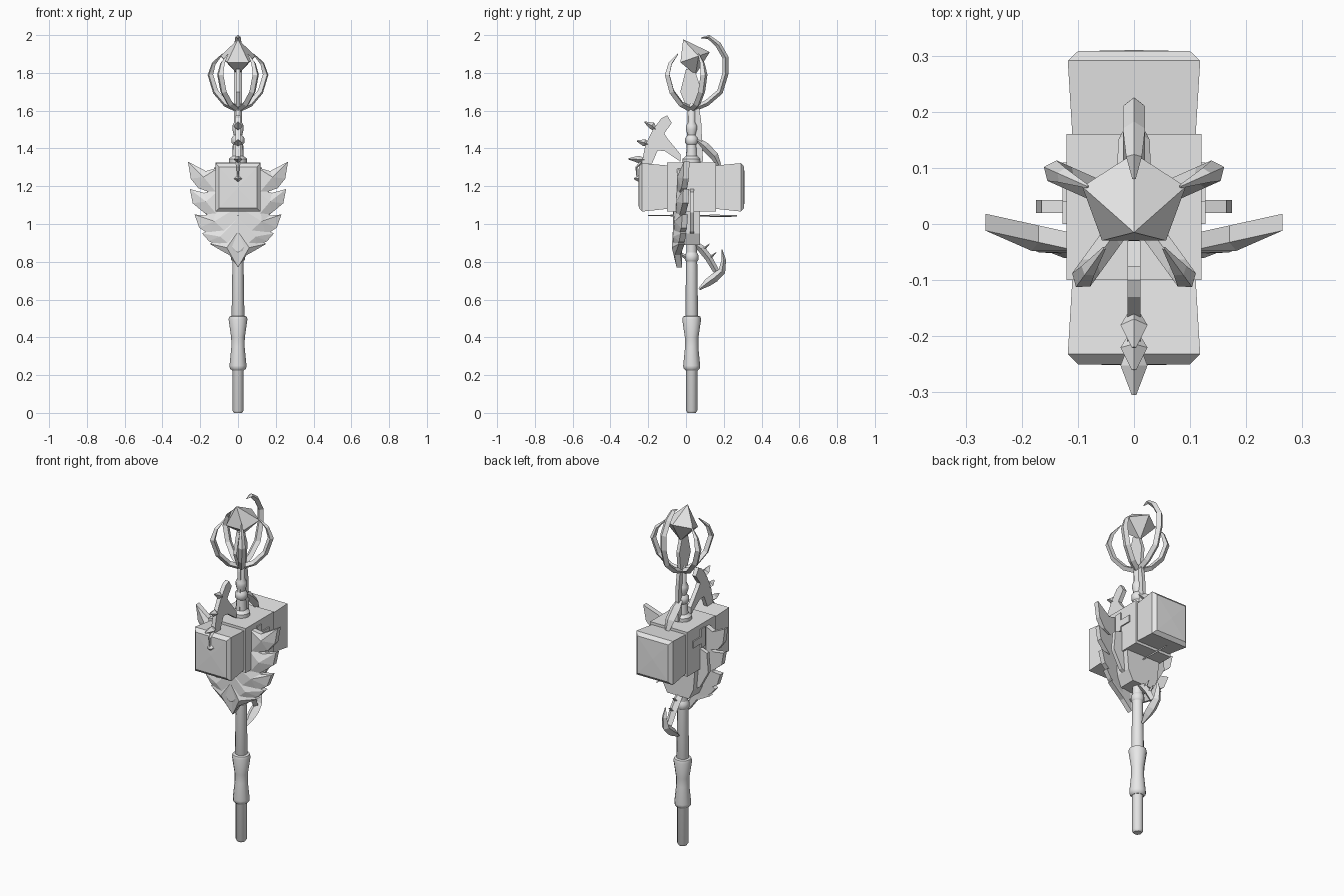
import bpy, math
from mathutils import Vector

if "Cube" in bpy.data.objects:
    bpy.data.objects.remove(bpy.data.objects["Cube"])

grey = bpy.data.materials.new("plain_grey")
grey.use_nodes = True
grey.diffuse_color = (0.8, 0.8, 0.8, 1)
grey.node_tree.nodes["Principled BSDF"].inputs["Base Color"].default_value = (0.8, 0.8, 0.8, 1)
AXIS_Y = 0.03


def mesh(name, verts, faces):
    me = bpy.data.meshes.new(name)
    me.from_pydata([tuple(v) for v in verts], [], faces)
    me.materials.append(grey)
    ob = bpy.data.objects.new(name, me)
    bpy.context.collection.objects.link(ob)
    bpy.context.view_layer.objects.active = ob
    ob.select_set(True)
    bpy.ops.object.mode_set(mode="EDIT")
    bpy.ops.mesh.select_all(action="SELECT")
    bpy.ops.mesh.normals_make_consistent(inside=False)
    bpy.ops.object.mode_set(mode="OBJECT")
    ob.select_set(False)
    return ob


def loft(name, rings, smooth=False):
    """Skin a list of equal rings and cap both ends."""
    n = len(rings[0])
    verts = [v for r in rings for v in r]
    faces = [(i * n + j, i * n + (j + 1) % n, (i + 1) * n + (j + 1) % n, (i + 1) * n + j)
             for i in range(len(rings) - 1) for j in range(n)]
    faces += [tuple(range(n)), tuple(range(len(verts) - n, len(verts)))]
    ob = mesh(name, verts, faces)
    if smooth:
        ob.select_set(True)
        bpy.ops.object.shade_smooth_by_angle(angle=math.radians(40))
        ob.select_set(False)
    return ob


def lathe(name, profile, sides=12):
    ang = [2 * math.pi * k / sides for k in range(sides)]
    return loft(name, [[(r * math.cos(a), AXIS_Y + r * math.sin(a), z) for a in ang]
                       for r, z in profile], True)


def block(name, sections):
    """Box-like body along y from (y, half width, z low, z high) sections."""
    return loft(name, [[(-w, y, a), (w, y, a), (w, y, b), (-w, y, b)] for y, w, a, b in sections])


def plate(name, outline, x0, x1):
    """Outline in the y-z plane given thickness along x."""
    return loft(name, [[(x, y, z) for y, z in outline] for x in (x0, x1)])


def blade(name, points, sizes):
    """Tapered diamond-section sweep along a path."""
    pts = [Vector(p) for p in points]
    rings = []
    for i, p in enumerate(pts):
        t = (pts[min(i + 1, len(pts) - 1)] - pts[max(i - 1, 0)]).normalized()
        ref = Vector((-p.y + AXIS_Y, p.x, 0))
        if ref.length < 0.005 or abs(p.x) < 0.005:
            ref = Vector((1, 0, 0))
        u = (ref - t * ref.dot(t)).normalized()
        v = t.cross(u)
        s = sizes[i]
        rings.append([p + u * s, p + v * s * 0.8, p - u * s, p - v * s * 0.8])
    return loft(name, rings)


# Handle: shaft, waisted grip, collars and neck
lathe("shaft", [(0.022, 0), (0.03, 0.012), (0.03, 0.5), (0.034, 0.51), (0.027, 0.95)])
lathe("grip", [(0.032, 0.225), (0.043, 0.235), (0.045, 0.25), (0.035, 0.35),
               (0.036, 0.4), (0.05, 0.495), (0.046, 0.51), (0.03, 0.515)])
lathe("shaft_collar", [(0.028, 0.8), (0.036, 0.81), (0.036, 0.835), (0.028, 0.85)])
lathe("neck", [(0.048, 1.31), (0.048, 1.345), (0.03, 1.36), (0.026, 1.42), (0.034, 1.43), (0.034, 1.455),
               (0.022, 1.47), (0.03, 1.5), (0.03, 1.52), (0.02, 1.54), (0.022, 1.62), (0.01, 1.64)])

# Hammer: core, lower body and two flared heads with shallow pyramid faces
block("hammer_core", [(-0.1, 0.12, 1.065, 1.325), (0.16, 0.12, 1.065, 1.325)])
loft("lower_body", [[(sx * w, y, z) for sx, y in ((-1, -0.04), (1, -0.04), (1, 0.075), (-1, 0.075))]
                    for w, z in ((0.07, 0.89), (0.1, 0.95), (0.11, 1.07))])
for name, s, y0, y1, y2 in (("front_head", -1, -0.1, -0.232, -0.25), ("back_head", 1, 0.16, 0.291, 0.308)):
    block(name, [(y0, 0.11, 1.08, 1.31), (y1, 0.118, 1.066, 1.322), (y2, 0.1, 1.085, 1.303)])
    mesh(name + "_face", [(-0.1, y2, 1.085), (0.1, y2, 1.085), (0.1, y2, 1.303), (-0.1, y2, 1.303),
                          (0, y2 - s * 0.001 + s * 0.003, 1.194)],
         [(0, 1, 4), (1, 2, 4), (2, 3, 4), (3, 0, 4)])

# Cross plates and thin fins on both sides of the hammer
for s, side in ((1, "left"), (-1, "right")):
    plate(side + "_cross_plate", [(0.0, 1.19), (0.04, 1.19), (0.04, 1.215), (0.11, 1.215), (0.11, 1.255),
                                  (0.04, 1.255), (0.04, 1.3), (0.0, 1.3)], s * 0.119, s * 0.127)
    loft(side + "_fin", [[(s * x, y, z) for x, z in ((0.05, 0.92), (0.12, 0.96), (0.175, 1.06),
                                                     (0.165, 1.17), (0.11, 1.19))] for y in (0.02, 0.043)])

# Thin needles under the heads
blade("front_needle", [(0, -0.02, 1.045), (0, -0.2, 1.045)], [0.006, 0.003])
blade("back_needle", [(0, 0.06, 1.045), (0, 0.16, 1.043), (0, 0.27, 1.043)], [0.004, 0.008, 0.005])

# Wings: layered feathers, each a facetted fan with a raised middle
FEATHERS = [
    [(0.1, 1.30), (0.17, 1.28), (0.265, 1.33), (0.25, 1.24), (0.21, 1.19), (0.1, 1.15)],
    [(0.09, 1.19), (0.18, 1.165), (0.255, 1.185), (0.24, 1.11), (0.18, 1.06), (0.07, 1.0)],
    [(0.0, 1.09), (0.12, 1.09), (0.17, 1.045), (0.23, 1.05), (0.205, 0.98), (0.15, 0.945), (0.0, 0.9)],
    [(0.0, 1.03), (0.12, 0.98), (0.19, 0.95), (0.155, 0.91), (0.1, 0.88), (0.0, 0.85)],
    [(0.0, 0.96), (0.07, 0.93), (0.15, 0.895), (0.09, 0.86), (0.045, 0.835), (0.0, 0.77)],
]
for s, side in ((1, "left"), (-1, "right")):
    for k, outline in enumerate(FEATHERS):
        depth = lambda x, z: -0.07 + 0.22 * x + (0.02 if z < 0.8 else 0)
        n = len(outline)
        cx = sum(p[0] for p in outline) / n
        cz = sum(p[1] for p in outline) / n
        front = [(s * x, depth(x, z), z) for x, z in outline]
        back = [(s * x, depth(x, z) + 0.03, z) for x, z in outline]
        verts = front + back + [(s * cx, depth(cx, cz) - 0.018, cz)]
        faces = [(i, (i + 1) % n, 2 * n) for i in range(n)]
        faces += [(i, (i + 1) % n, n + (i + 1) % n, n + i) for i in range(n)]
        faces.append(tuple(range(n, 2 * n)))
        mesh(f"{side}_feather_{k + 1}", verts, faces)

# Crest: thin curved blade above the front head with spikes
plate("crest", [(-0.1, 1.575), (-0.13, 1.56), (-0.175, 1.5), (-0.215, 1.42), (-0.235, 1.32), (-0.18, 1.32),
                (-0.15, 1.39), (-0.11, 1.385), (-0.03, 1.33), (-0.03, 1.37), (-0.1, 1.455),
                (-0.115, 1.48), (-0.075, 1.535)], -0.012, 0.012)
for k, (y, z, ty, tz) in enumerate(((-0.16, 1.5, -0.22, 1.54), (-0.2, 1.42, -0.26, 1.44),
                                    (-0.22, 1.34, -0.305, 1.345), (-0.24, 1.24, -0.275, 1.24))):
    my, mz = (y + ty) / 2 + 0.01, (z + tz) / 2
    blade(f"crest_spike_{k + 1}", [(0, y, z), (0, my, mz), (0, ty, tz)], [0.012, 0.024, 0.004])
blade("crest_tail", [(0, -0.225, 1.34), (0, -0.262, 1.3), (0, -0.258, 1.23)], [0.012, 0.008, 0.003])

# Back horn over the hammer core
blade("back_horn", [(0, 0.05, 1.45), (0, 0.1, 1.41), (0, 0.15, 1.36), (0, 0.175, 1.31)],
      [0.015, 0.03, 0.028, 0.015])

# Hook behind the shaft: arm, barbs and crescent
blade("hook_arm", [(0, 0.04, 0.9), (0, 0.08, 0.87), (0, 0.12, 0.82), (0, 0.16, 0.75)],
      [0.02, 0.025, 0.024, 0.02])
blade("hook_crescent", [(0, 0.19, 0.865), (0, 0.2, 0.81), (0, 0.19, 0.75), (0, 0.15, 0.715),
                        (0, 0.115, 0.69), (0, 0.07, 0.655)], [0.003, 0.015, 0.024, 0.03, 0.026, 0.008])
for k, (y, z) in enumerate(((0.09, 0.865), (0.125, 0.82))):
    blade(f"hook_barb_{k + 1}", [(0, y, z), (0, y + 0.035, z + 0.03)], [0.012, 0.002])
blade("shaft_barb", [(0, 0.01, 0.82), (0, -0.035, 0.845)], [0.018, 0.008])

# Leaf blade standing behind the neck
plate("leaf_blade", [(0.0, 1.82), (0.045, 1.82), (0.075, 1.73), (0.065, 1.64), (0.08, 1.55), (0.09, 1.33),
                     (0.0, 1.33), (0.01, 1.6), (-0.03, 1.7)], -0.01, 0.01)

# Claws around the gem
SMALL = [(0.01, 1.61), (0.07, 1.635), (0.13, 1.7), (0.16, 1.79), (0.14, 1.85), (0.09, 1.9)]
BIG = [(0.01, 1.61), (0.08, 1.64), (0.15, 1.7), (0.18, 1.8), (0.18, 1.88), (0.14, 1.95), (0.09, 1.99), (0.05, 1.985)]
for k, deg in enumerate((24, 156, -126, -54, 90)):
    path = BIG if deg == 90 else SMALL
    c, d = math.cos(math.radians(deg)), math.sin(math.radians(deg))
    sizes = [0.02] * (len(path) - 2) + [0.014, 0.003]
    blade(f"claw_{k + 1}", [(r * c, AXIS_Y + r * d, z) for r, z in path], sizes)

# Tilted five-sided gem
centre = Vector((0, 0.04, 1.88))
ring = [centre + Vector((0.097 * math.cos(a), 0.086 * math.sin(a), 0.03 * math.sin(a)))
        for a in (math.pi / 2 + 2 * math.pi * k / 5 for k in range(5))]
mesh("gem", ring + [Vector((0, -0.015, 1.978)), Vector((0, 0.05, 1.79))],
     [(k, (k + 1) % 5, t) for k in range(5) for t in (5, 6)])
